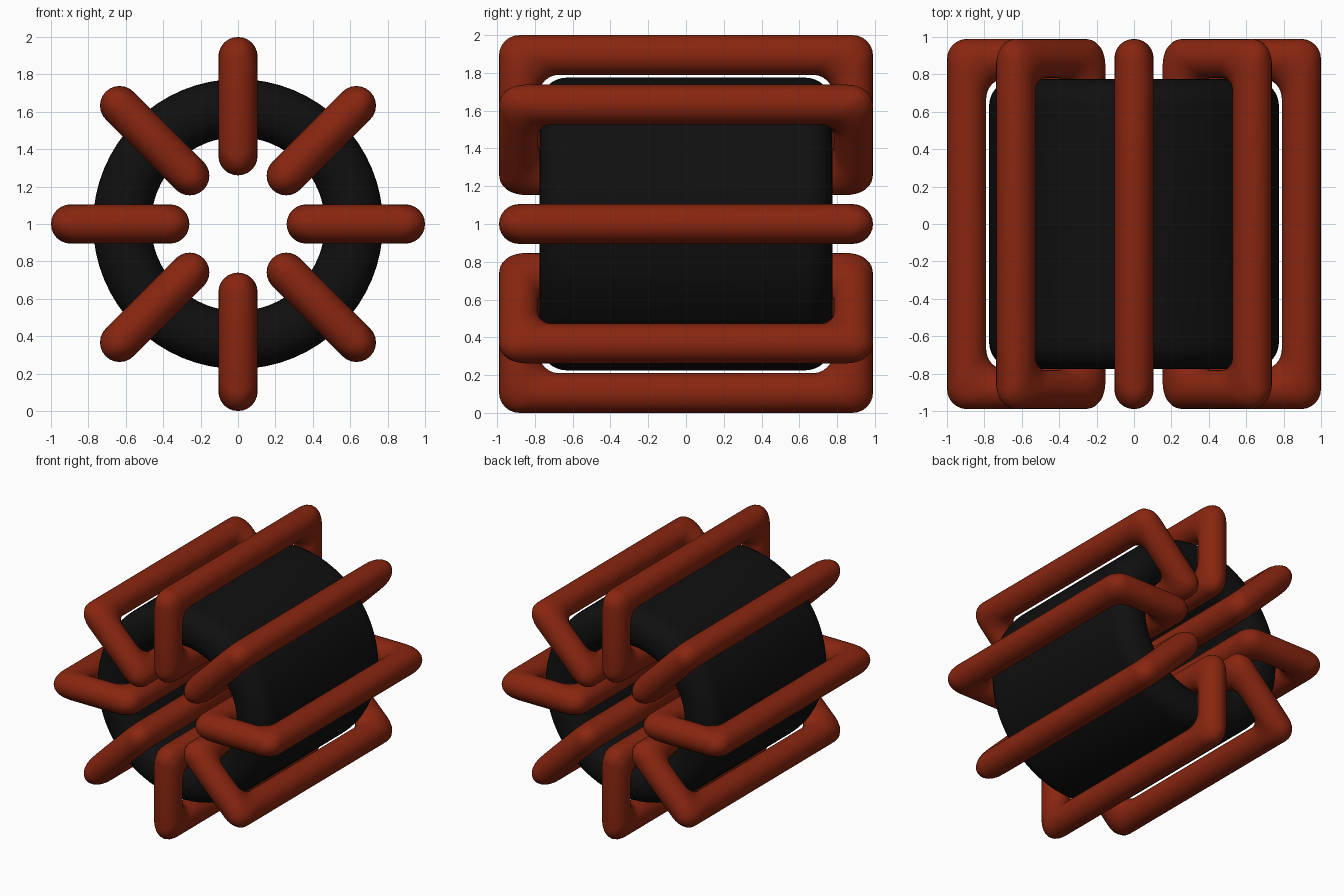
import bpy, bmesh, math
from mathutils import Matrix, Vector

cube = bpy.data.objects.get("Cube")
if cube:
    bpy.data.objects.remove(cube, do_unlink=True)


def material(name, rgb):
    m = bpy.data.materials.new(name)
    m.use_nodes = True
    m.diffuse_color = (*rgb, 1)
    bsdf = m.node_tree.nodes["Principled BSDF"]
    bsdf.inputs["Base Color"].default_value = (*rgb, 1)
    bsdf.inputs["Roughness"].default_value = 0.6
    return m


def rounded_rect(half_w, half_h, radius, steps):
    """Counter-clockwise outline with rounded corners."""
    pts = []
    corners = ((1, 1), (-1, 1), (-1, -1), (1, -1))
    for i, (sx, sy) in enumerate(corners):
        for k in range(steps + 1):
            a = math.pi / 2 * (i + k / steps)
            pts.append((sx * (half_w - radius) + radius * math.cos(a),
                        sy * (half_h - radius) + radius * math.sin(a)))
    return pts


def closed_surface(name, rings, mat):
    """Bridge a closed loop of closed rings into one smooth skin."""
    bm = bmesh.new()
    grid = [[bm.verts.new(p) for p in ring] for ring in rings]
    n, m = len(grid), len(grid[0])
    for i in range(n):
        for j in range(m):
            a, b = grid[i], grid[(i + 1) % n]
            k = (j + 1) % m
            bm.faces.new((a[j], a[k], b[k], b[j]))
    bmesh.ops.recalc_face_normals(bm, faces=bm.faces)
    for f in bm.faces:
        f.smooth = True
    mesh = bpy.data.meshes.new(name)
    bm.to_mesh(mesh)
    bm.free()
    mesh.materials.append(mat)
    obj = bpy.data.objects.new(name, mesh)
    bpy.context.collection.objects.link(obj)
    return obj


black = material("core black", (0.005, 0.005, 0.005))
copper = material("winding red brown", (0.25, 0.019, 0.005))
CENTRE = Vector((0, 0, 1))

# Ring core: a rounded section turned around the y axis
INNER, OUTER, HALF_LENGTH = 0.465, 0.775, 0.775
section = rounded_rect((OUTER - INNER) / 2, HALF_LENGTH, 0.145, 8)
mid = (INNER + OUTER) / 2
rings = []
for i in range(64):
    turn = Matrix.Rotation(math.tau * i / 64, 3, 'Y')
    rings.append([turn @ Vector((mid + r, y, 0)) for r, y in section])
core = closed_surface("ring_core", rings, black)
core.location = CENTRE

# Rectangular winding loops: round wire with softened corners
WIRE = 0.105
rings = []
for i in range(24):
    a = math.tau * i / 24
    out = WIRE * math.cos(a)
    outline = rounded_rect(0.265 + out, 0.885 + out, 0.108, 6)
    rings.append([Vector((0.63 + r, y, WIRE * math.sin(a))) for r, y in outline])
first = closed_surface("winding_loop_1", rings, copper)
first.location = CENTRE
for i in range(1, 8):
    loop = first.copy()
    loop.name = f"winding_loop_{i + 1}"
    loop.rotation_euler.y = i * math.pi / 4
    bpy.context.collection.objects.link(loop)
